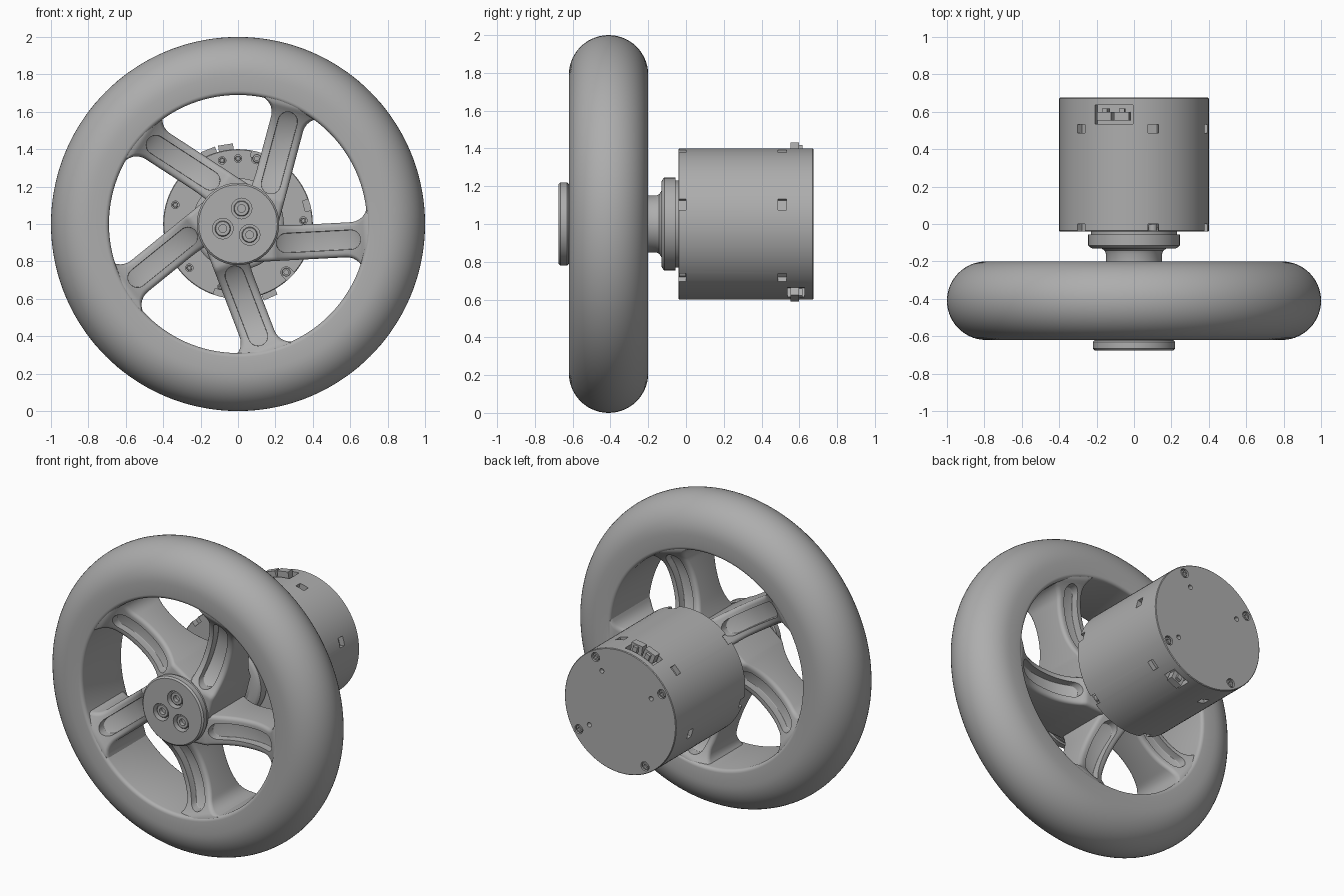
import bpy, bmesh, math
from mathutils import Matrix, Vector

if "Cube" in bpy.data.objects:
    bpy.data.objects.remove(bpy.data.objects["Cube"])

grey = bpy.data.materials.new("plain_grey")
grey.use_nodes = True
grey.diffuse_color = (0.42, 0.42, 0.42, 1)
grey.node_tree.nodes["Principled BSDF"].inputs["Base Color"].default_value = (0.42, 0.42, 0.42, 1)

AXLE = Vector((0, 0, 1))
WHEEL_Y = -0.41


def polar(radius, degrees, y=0.0):
    a = math.radians(degrees)
    return Vector((radius * math.cos(a), y, radius * math.sin(a))) + AXLE


def finish(name, bm, angle=32):
    bmesh.ops.remove_doubles(bm, verts=bm.verts, dist=1e-5)
    bmesh.ops.recalc_face_normals(bm, faces=bm.faces)
    mesh = bpy.data.meshes.new(name)
    bm.to_mesh(mesh)
    bm.free()
    mesh.materials.append(grey)
    mesh.shade_smooth()
    mesh.set_sharp_from_angle(angle=math.radians(angle))
    obj = bpy.data.objects.new(name, mesh)
    bpy.context.collection.objects.link(obj)
    return obj


def lathe(name, profile, centre=AXLE, steps=96, closed=False):
    """Turn (radius, y) points around an axis along y; open ends get flat caps."""
    bm = bmesh.new()
    rings = []
    for r, y in profile:
        rings.append([bm.verts.new(centre + Vector((r * math.cos(a), y, r * math.sin(a))))
                      for a in (math.tau * k / steps for k in range(steps))])
    for i in range(len(rings) - (0 if closed else 1)):
        a, b = rings[i], rings[(i + 1) % len(rings)]
        for k in range(steps):
            n = (k + 1) % steps
            bm.faces.new((a[k], a[n], b[n], b[k]))
    if not closed:
        bm.faces.new(rings[0])
        bm.faces.new(rings[-1])
    return finish(name, bm)


def cut(target, cutters):
    """Subtract the cutters one after another and bake the result."""
    for c in cutters:
        mod = target.modifiers.new("cut", 'BOOLEAN')
        mod.operation, mod.solver, mod.object = 'DIFFERENCE', 'EXACT', c
    bpy.context.view_layer.update()
    graph = bpy.context.evaluated_depsgraph_get()
    mesh = bpy.data.meshes.new_from_object(target.evaluated_get(graph))
    target.modifiers.clear()
    target.data = mesh
    mesh.shade_smooth()
    mesh.set_sharp_from_angle(angle=math.radians(32))
    for c in cutters:
        bpy.data.objects.remove(c)


def add_drill(bm, radius, depth, pos):
    m = Matrix.Translation(pos) @ Matrix.Rotation(math.pi / 2, 4, 'X')
    bmesh.ops.create_cone(bm, cap_ends=True, segments=24, radius1=radius, radius2=radius, depth=depth * 2, matrix=m)


def add_box(bm, degrees, y, size):
    """Box on the motor wall; size is radial, along y, around."""
    m = (Matrix.Translation(polar(0.4, degrees, y)) @ Matrix.Rotation(-math.radians(degrees), 4, 'Y')
         @ Matrix.Diagonal((*size, 1)))
    bmesh.ops.create_cube(bm, size=1, matrix=m)


def screw(name, pos, radius, side):
    """Socket-head screw whose head faces the given y side."""
    s, r = side, radius
    lathe(name, [(r * 0.5, -s * r * 0.6), (r * 0.5, 0), (r * 0.9, 0), (r, -s * r * 0.1), (r, -s * r * 1.5)], pos, 18)


# Tyre with a rounded tread and a flat inner rim with eased edges
arc = [math.radians(-90 + 180 * i / 28) for i in range(29)]
ease = [math.radians(22.5 * i) for i in range(5)]
tyre = [(0.712 - 0.022 * math.cos(a), -0.188 - 0.022 * math.sin(a)) for a in ease]
tyre += [(0.79 + 0.21 * math.cos(a), 0.21 * math.sin(a)) for a in arc]
tyre += [(0.712 - 0.022 * math.cos(a), 0.188 + 0.022 * math.sin(a)) for a in reversed(ease)]
lathe("tyre", tyre, AXLE + Vector((0, WHEEL_Y, 0)), 144, closed=True)


# Spokes: offset beams, waisted in depth and flared into the rim
def half_depth(u):
    return min(0.203, 0.115 + 0.09 * abs((u - 0.43) / 0.25) ** 2.3)


def flare(u, end):
    t = max(0, min(1, (u - end + 0.09) / 0.09))
    return 0.08 * (1 - math.sqrt(1 - t * t))


def spoke_sides(u):
    root = 0.05 * max(0, 1 - u / 0.32) ** 2
    return SPOKE_Z - 0.093 - flare(u, 0.655), SPOKE_Z + 0.093 + flare(u, 0.69) + root


def loft(name, stations, sides, depths, radius):
    """Beam along x with a rounded rectangular section at each station."""
    bm = bmesh.new()
    rings = []
    for u in stations:
        (z0, z1), (y0, y1) = sides(u), depths(u)
        r = min(radius, (z1 - z0) * 0.4)
        ring = []
        for k, (z, y) in enumerate(((z1 - r, y1 - r), (z0 + r, y1 - r), (z0 + r, y0 + r), (z1 - r, y0 + r))):
            for step in range(5):
                a = math.radians(90 * k + 22.5 * step)
                ring.append(bm.verts.new((u, y + r * math.sin(a), z + r * math.cos(a))))
        rings.append(ring)
    n = len(rings[0])
    for a, b in zip(rings, rings[1:]):
        for i in range(n):
            bm.faces.new((a[i], a[(i + 1) % n], b[(i + 1) % n], b[i]))
    bm.faces.new(rings[0])
    bm.faces.new(rings[-1])
    return finish(name, bm)


SPOKE_Z, SLOT_HALF, SLOT_A, SLOT_B = -0.115, 0.052, 0.2, 0.65
spoke = loft("spoke", [0.04 + 0.7 * i / 48 for i in range(49)], spoke_sides,
             lambda u: (-half_depth(u), half_depth(u)), 0.024)


def slot_sides(u):
    over = max(0, SLOT_A + SLOT_HALF - u, u - SLOT_B + SLOT_HALF)
    w = math.sqrt(max(1e-5, SLOT_HALF ** 2 - over ** 2))
    return SPOKE_Z - w, SPOKE_Z + w


slot_u = [(SLOT_A + SLOT_B) / 2 - (SLOT_B - SLOT_A) / 2 * math.cos(math.pi * i / 36) for i in range(37)]
cut(spoke, [loft("front_slot", slot_u, slot_sides, lambda u: (-0.5, 0.05 - half_depth(u)), 0.004),
            loft("back_slot", slot_u, slot_sides, lambda u: (half_depth(u) - 0.05, 0.5), 0.004)])
for k in range(5):
    obj = spoke if k == 0 else spoke.copy()
    if k:
        bpy.context.collection.objects.link(obj)
    obj.name = f"spoke_{k + 1}"
    obj.matrix_world = (Matrix.Translation((0, WHEEL_Y, 1))
                        @ Matrix.Rotation(-math.radians(75 + 72 * k), 4, 'Y'))

# Hub with its neck and drive flange
lathe("hub", [(0.205, -0.615), (0.205, -0.58), (0.185, -0.5), (0.185, -0.3), (0.2, -0.215),
              (0.19, -0.205), (0.15, -0.2), (0.15, -0.16), (0.157, -0.142), (0.175, -0.13), (0.225, -0.13),
              (0.238, -0.122), (0.245, -0.115), (0.245, -0.056), (0.23, -0.055), (0.23, -0.035)])

# Hub cap with three recessed screws
cap = lathe("hub_cap", [(0.21, -0.675), (0.22, -0.665), (0.22, -0.63), (0.212, -0.622), (0.212, -0.61)])
bm = bmesh.new()
for k in range(3):
    pos = polar(0.085, 77 + 120 * k, -0.675)
    add_drill(bm, 0.055, 0.045, pos)
    screw(f"cap_screw_{k + 1}", pos + Vector((0, 0.015, 0)), 0.042, -1)
cut(cap, [finish("cap_holes", bm)])

# Motor housing: wall notches and ports first, then screw holes in both ends
FRONT, BACK = -0.04, 0.675
motor = lathe("motor_housing", [(0.396, FRONT), (0.4, FRONT + 0.004), (0.4, BACK - 0.004), (0.396, BACK)])
walls = bmesh.new()
for k in range(6):
    add_box(walls, 15 + 60 * k, FRONT, (0.07, 0.08, 0.06))
    add_box(walls, 15 + 60 * k, 0.51, (0.07, 0.045, 0.06))
add_box(walls, 106, 0.585, (0.11, 0.1, 0.21))
add_box(walls, -66, 0.582, (0.11, 0.09, 0.12))

holes = bmesh.new()
for k, degrees in enumerate((60, 147, 240, 327)):
    pos = polar(0.355, degrees, BACK)
    add_drill(holes, 0.029, 0.02, pos)
    screw(f"back_screw_{k + 1}", pos - Vector((0, 0.004, 0)), 0.023, 1)
    if k != 2:
        add_drill(holes, 0.015, 0.03, polar(0.265, degrees, BACK))
for degrees in (90, 104, 163, 3, 222, 255, -77):
    pos = polar(0.35, degrees, FRONT)
    add_drill(holes, 0.02, 0.02, pos)
    screw("front_pin", pos + Vector((0, 0.006, 0)), 0.015, -1)
for degrees in (74, -45):
    pos = polar(0.365, degrees, FRONT)
    add_drill(holes, 0.029, 0.02, pos)
    screw("front_screw", pos + Vector((0, 0.004, 0)), 0.023, -1)
cut(motor, [finish("wall_cutters", walls), finish("screw_holes", holes)])

# Sockets seated inside the two ports
bm = bmesh.new()
for degrees in (99, 112, -66):
    add_box(bm, degrees, 0.575, (0.06, 0.045, 0.08))
    add_box(bm, degrees, 0.607, (0.04, 0.019, 0.03))
finish("port_sockets", bm)
